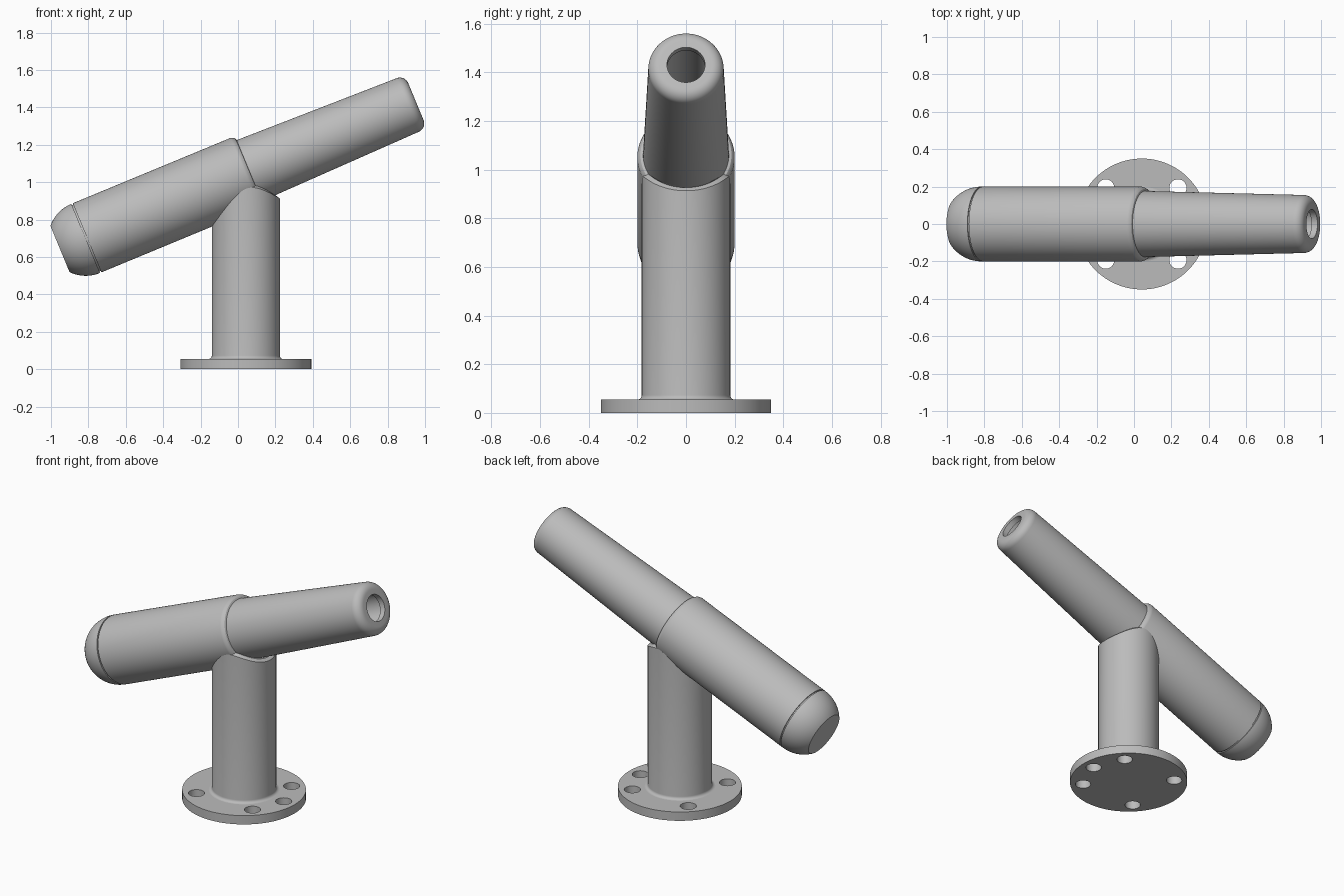
import bpy
import bmesh
from math import sin, cos, pi, radians, sqrt
from mathutils import Matrix, Vector

SEG = 96
TILT = radians(22.5)
PIVOT = Vector((0.0365, 0, 1.052))   # barrel axis at the sleeve's front edge
POST_X, POST_R = 0.042, 0.182
SLEEVE_R = 0.2
PLATE_R, PLATE_H = 0.35, 0.055

old = bpy.data.objects.get("Cube")
if old:
    bpy.data.objects.remove(old, do_unlink=True)

metal = bpy.data.materials.new("grey metal")
metal.use_nodes = True
GREY = (0.5, 0.5, 0.5, 1)
metal.diffuse_color = GREY
metal.node_tree.nodes["Principled BSDF"].inputs["Base Color"].default_value = GREY


def smooth(ob):
    bpy.ops.object.select_all(action='DESELECT')
    ob.select_set(True)
    bpy.context.view_layer.objects.active = ob
    bpy.ops.object.shade_smooth_by_angle(angle=radians(28))


def loft(name, rings, matrix=Matrix()):
    """Skin rings of points and close both ends."""
    bm = bmesh.new()
    loops = [[bm.verts.new(p) for p in ring] for ring in rings]
    for a, b in zip(loops, loops[1:]):
        for i in range(len(a)):
            j = (i + 1) % len(a)
            bm.faces.new((a[i], a[j], b[j], b[i]))
    bm.faces.new(loops[0][::-1])
    bm.faces.new(loops[-1])
    bmesh.ops.recalc_face_normals(bm, faces=bm.faces)
    bm.transform(matrix)
    mesh = bpy.data.meshes.new(name)
    bm.to_mesh(mesh)
    bm.free()
    mesh.materials.append(metal)
    ob = bpy.data.objects.new(name, mesh)
    bpy.context.collection.objects.link(ob)
    return ob


def circle(r, z, n=SEG):
    return [(r * cos(2 * pi * i / n), r * sin(2 * pi * i / n), z) for i in range(n)]


def lathe(name, profile, matrix, n=SEG):
    return loft(name, [circle(r, t, n) for t, r in profile], matrix)


def arc(t, r, rad, start, end, steps=8):
    """Profile points on an arc, angle measured from the axis direction."""
    angles = [radians(start + (end - start) * k / steps) for k in range(steps + 1)]
    return [(t + rad * cos(a), r + rad * sin(a)) for a in angles]


axis = Matrix.Translation(PIVOT) @ Matrix.Rotation(pi / 2 - TILT, 4, 'Y')

# Rounded end cap: a ball cut off flat
smooth(lathe("end_cap", arc(-0.921, 0, SLEEVE_R, 138, 90, 12)
             + [(-0.921, 0.192), (-0.9, 0.192)], axis))

# Main sleeve with a rounded front shoulder
smooth(lathe("sleeve", [(-0.92, 0.192), (-0.913, 0.192), (-0.913, SLEEVE_R), (0, SLEEVE_R),
                        (0.012, 0.196), (0.022, 0.187), (0.027, 0.172)], axis))

# Tapered barrel with rounded muzzle and a hollow bore
smooth(lathe("barrel", [(-0.1, 0.179), (0, 0.177)]
             + arc(0.942, 0.107, 0.048, 89, 0)
             + [(0.99, 0.078), (0.955, 0.078), (0.955, 0.09), (0.3, 0.09)], axis))


# Post: its top is saddled to follow the sleeve
def saddle_z(x, y):
    n = -sqrt(SLEEVE_R ** 2 - y ** 2)
    return PIVOT.z + (n + (x - PIVOT.x) * sin(TILT)) / cos(TILT)


wall = [(x + POST_X, y, saddle_z(x + POST_X, y)) for x, y, _ in circle(POST_R, 0)]
lip = [(POST_X + (x - POST_X) * 0.9, y * 0.9, z + 0.013) for x, y, z in wall]
foot = [[(x + POST_X, y, z) for x, y, z in circle(r, h)]
        for h, r in [(0.04, 0.2)] + [(PLATE_H + 0.018 - b, POST_R + 0.018 - a) for a, b in
                                     [(0.018 * sin(k * pi / 10), 0.018 * cos(k * pi / 10))
                                      for k in range(6)]]]
smooth(loft("post", foot + [wall, lip]))

# Round base plate with five bolt holes
center = Matrix.Translation((POST_X, 0, 0))
plate = lathe("base_plate", [(0, PLATE_R), (PLATE_H, PLATE_R)], center)
for deg in (0, 45, 135, 225, 315):
    spot = Matrix.Rotation(radians(deg), 4, 'Z') @ Vector((0.273, 0, 0))
    cutter = lathe("hole_cutter", [(-0.1, 0.046), (0.2, 0.046)],
                   center @ Matrix.Translation(spot), 32)
    cutter.hide_render = True
    mod = plate.modifiers.new("bolt_hole", 'BOOLEAN')
    mod.operation = 'DIFFERENCE'
    mod.object = cutter
    bpy.context.view_layer.objects.active = plate
    bpy.ops.object.modifier_apply(modifier=mod.name)
    bpy.data.objects.remove(cutter, do_unlink=True)
smooth(plate)
